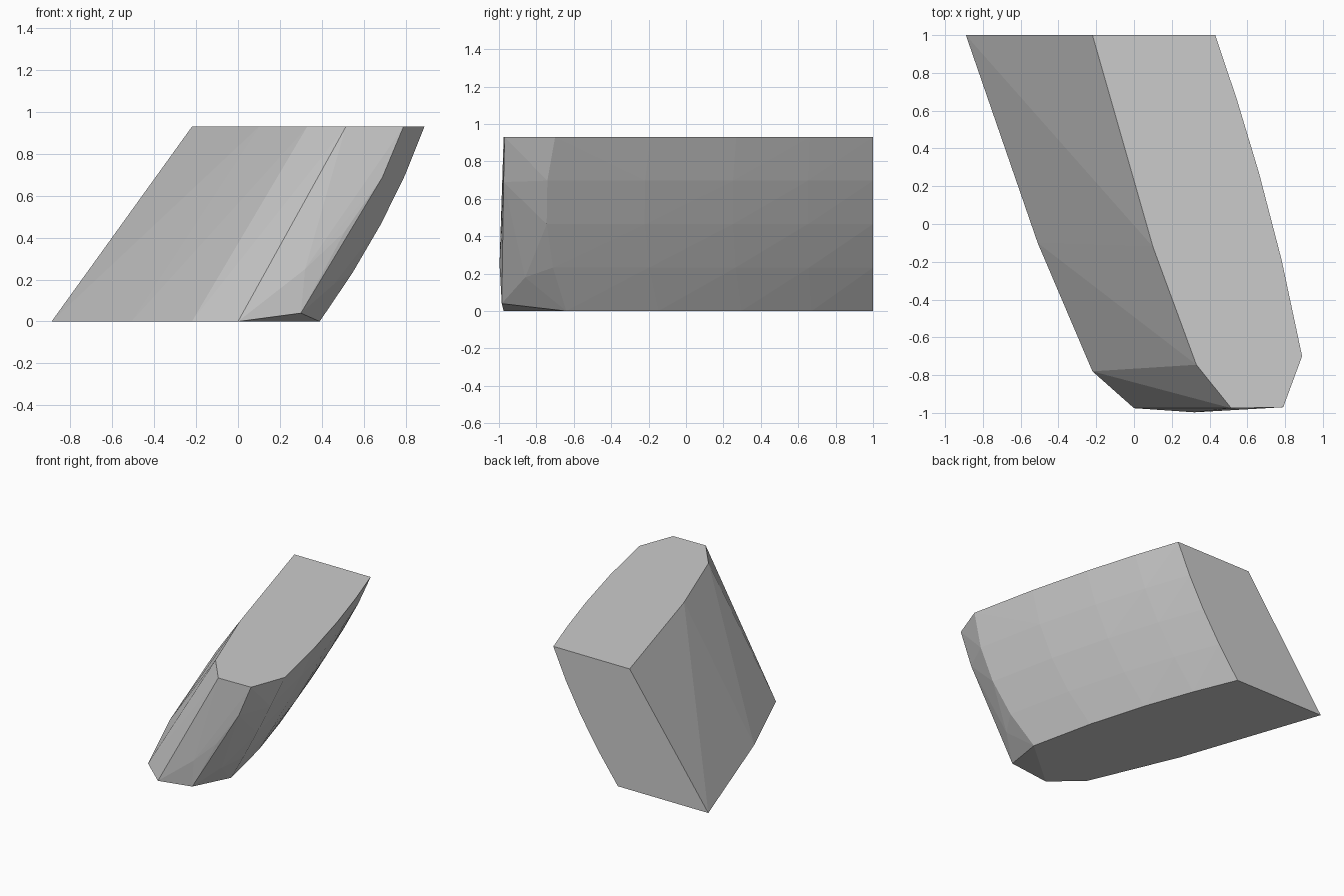
import bpy
import bmesh

cube = bpy.data.objects.get("Cube")
if cube:
    bpy.data.objects.remove(cube, do_unlink=True)

HEIGHT = 0.93


def make_material(name, color):
    mat = bpy.data.materials.new(name)
    mat.use_nodes = True
    mat.diffuse_color = color
    mat.node_tree.nodes["Principled BSDF"].inputs["Base Color"].default_value = color
    return mat


def bowed(start, end, bow, t):
    """Straight blend from start to end with a parabolic outward bulge."""
    return start + (end - start) * t + bow * t * (1 - t)


def flank_point(s, w):
    """Bulging flank: s runs from back to front, w from bottom to top."""
    bottom = bowed(-0.12, 0.39, 0.21, s)
    top = bowed(0.43, 0.89, 0.14, s)
    x = bowed(bottom, top, 0.17, w)
    y = bowed(1.0, bowed(-0.64, -0.70, -0.30, w), 0, s)
    return (x, y, HEIGHT * w)


# Straight leaning side: footprint and roof corners, back to front
foot = [(-0.89, 1.0), (-0.51, -0.10), (-0.22, -0.78), (0.0, -0.975)]
roof = [(-0.22, 1.0), (0.10, -0.12), (0.33, -0.745), (0.515, -0.975)]
points = [(x, y, 0) for x, y in foot] + [(x, y, HEIGHT) for x, y in roof]

# Rounded flank
steps = (0, 0.25, 0.5, 0.75, 1)
points += [flank_point(s, w) for s in (0, 0.2, 0.43, 0.7, 1) for w in steps]

# Narrow nose and the chamfer beside it
points += [(0.79, -0.97, HEIGHT), (0.69, -0.975, 0.69), (0.51, -0.985, 0.43),
           (0.30, -0.985, 0.04), (0.32, -0.997, 0.25), (0.46, -0.86, 0.18)]

# Faceted body wrapped round all the corners
bm = bmesh.new()
for p in points:
    bm.verts.new(p)
hull = bmesh.ops.convex_hull(bm, input=bm.verts[:])
unused = [v for v in bm.verts if not v.link_faces]
bmesh.ops.delete(bm, geom=unused, context='VERTS')

# Merge coplanar triangles into clean flat faces
bmesh.ops.dissolve_limit(bm, angle_limit=0.005, verts=bm.verts[:], edges=bm.edges[:])
bmesh.ops.recalc_face_normals(bm, faces=bm.faces[:])

mesh = bpy.data.meshes.new("faceted_block")
bm.to_mesh(mesh)
bm.free()
mesh.materials.append(make_material("light_grey", (0.6, 0.6, 0.6, 1)))
block = bpy.data.objects.new("faceted_block", mesh)
bpy.context.collection.objects.link(block)
